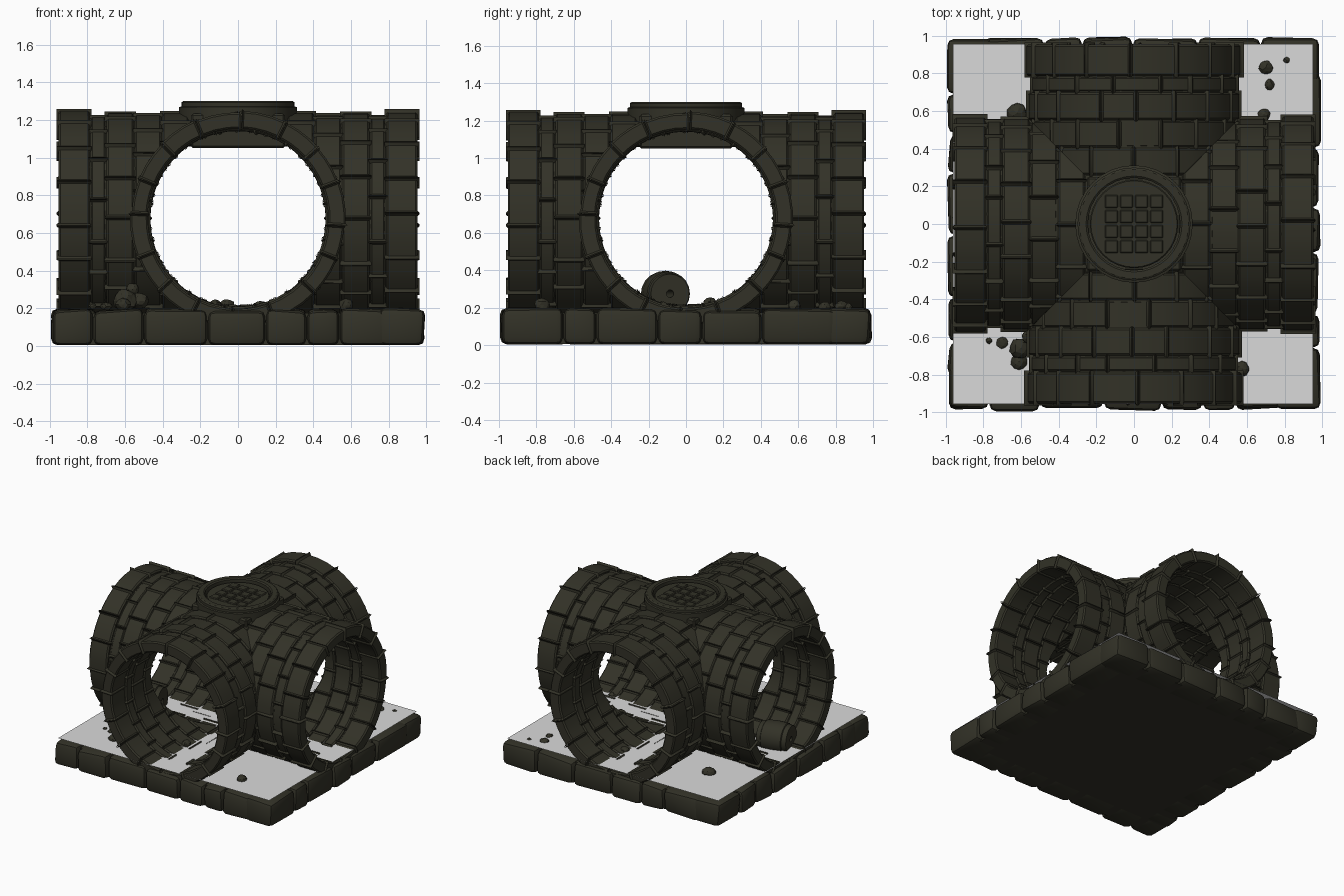
import bpy, bmesh, math, random
from mathutils import Vector, Matrix

if "Cube" in bpy.data.objects:
    bpy.data.objects.remove(bpy.data.objects["Cube"])

random.seed(4)
ZC = 0.675          # tunnel axis height
WATER_Z = 0.215


def material(name, col):
    m = bpy.data.materials.new(name)
    m.diffuse_color = (*col, 1)
    m.use_nodes = True
    m.node_tree.nodes["Principled BSDF"].inputs["Base Color"].default_value = m.diffuse_color
    return m


STONE = material("dark olive stone", (0.032, 0.031, 0.020))
WATER = material("pale grey water", (0.70, 0.70, 0.70))


def finish(bm, name, mat, smooth=True):
    bmesh.ops.recalc_face_normals(bm, faces=bm.faces)
    me = bpy.data.meshes.new(name)
    bm.to_mesh(me)
    bm.free()
    me.materials.append(mat)
    ob = bpy.data.objects.new(name, me)
    bpy.context.collection.objects.link(ob)
    if smooth:
        bpy.ops.object.select_all(action='DESELECT')
        ob.select_set(True)
        bpy.context.view_layer.objects.active = ob
        bpy.ops.object.shade_smooth_by_angle(angle=math.radians(32))
    return ob


def bevel_sharp(bm, width, seg=1):
    bm.normal_update()
    edges = [e for e in bm.edges if e.is_manifold and e.calc_face_angle(0) > math.radians(40)]
    bmesh.ops.bevel(bm, geom=edges, offset=width, segments=seg, affect='EDGES', profile=0.5)


def arc_block(bm, y0, y1, r0, r1, a0, a1, n=3):
    """Curved stone around the tunnel axis (parallel to y)."""
    rows = []
    for i in range(n + 1):
        a = a0 + (a1 - a0) * i / n
        c, s = math.cos(a), math.sin(a)
        rows.append([bm.verts.new((r * c, y, ZC + r * s))
                     for r, y in ((r0, y0), (r1, y0), (r1, y1), (r0, y1))])
    for p, q in zip(rows, rows[1:]):
        for j in range(4):
            k = (j + 1) % 4
            bm.faces.new((p[j], p[k], q[k], q[j]))
    bm.faces.new(rows[0])
    bm.faces.new(rows[-1][::-1])


def tube(bm, profile, n, axis_z=True):
    """Closed (radius, position) profile revolved round z, or round the tunnel axis."""
    rings = []
    for i in range(n):
        a = 2 * math.pi * i / n
        c, s = math.cos(a), math.sin(a)
        rings.append([bm.verts.new((r * c, r * s, h) if axis_z else (r * c, h, ZC + r * s))
                      for r, h in profile])
    m = len(profile)
    for i in range(n):
        p, q = rings[i], rings[(i + 1) % n]
        for j in range(m):
            k = (j + 1) % m
            bm.faces.new((p[j], p[k], q[k], q[j]))


def clip_arm(bm):
    """Keep the wedge y < -|x| so that four arms form a groin vault."""
    for n in ((1, 1, 0), (-1, 1, 0)):
        bmesh.ops.bisect_plane(bm, geom=bm.verts[:] + bm.edges[:] + bm.faces[:], dist=1e-5,
                               plane_co=(0, 0, 0), plane_no=n, clear_outer=True)


# Tunnel arm: end ring plus courses of stones over a backing shell
BANDS = [(-0.955, -0.785, 0.478, 0.570), (-0.785, -0.70, 0.468, 0.556),
         (-0.70, -0.55, 0.468, 0.562), (-0.55, -0.405, 0.468, 0.553),
         (-0.405, -0.26, 0.468, 0.560), (-0.26, -0.12, 0.468, 0.555),
         (-0.12, 0.0, 0.468, 0.558)]
N = 16
bm = bmesh.new()
for b, (y0, y1, r0, r1) in enumerate(BANDS):
    off = (b % 2) * 0.5 + random.uniform(-0.12, 0.12)
    cuts = [2 * math.pi * (k + off + random.uniform(-0.13, 0.13)) / N for k in range(N)]
    cuts.append(cuts[0] + 2 * math.pi)
    for a0, a1 in zip(cuts, cuts[1:]):
        d = random.uniform(-0.005, 0.005)
        arc_block(bm, y0 + 0.002, y1 - 0.002, r0 + random.uniform(-0.003, 0.003),
                  r1 + d, a0 + 0.004, a1 - 0.004)
bevel_sharp(bm, 0.010)
clip_arm(bm)
arm = finish(bm, "tunnel_arm_stones", STONE)

bm = bmesh.new()
tube(bm, [(0.482, -0.94), (0.547, -0.94), (0.547, 0.0), (0.482, 0.0)], 48, axis_z=False)
clip_arm(bm)
shell = finish(bm, "tunnel_arm_mortar", STONE)

for src in (arm, shell):
    for k in (1, 2, 3):
        ob = src.copy()
        ob.name = f"{src.name}_{k + 1}"
        ob.rotation_euler.z = k * math.pi / 2
        bpy.context.collection.objects.link(ob)


def box(bm, lo, hi):
    lo, hi = Vector(lo), Vector(hi)
    size = hi - lo
    mat = Matrix.Translation((lo + hi) / 2) @ Matrix.Diagonal((*size, 1))
    return bmesh.ops.create_cube(bm, size=1, matrix=mat)["verts"]


# Base slab: core and a border of worn blocks
bm = bmesh.new()
box(bm, (-0.93, -0.93, 0.005), (0.93, 0.93, 0.175))
finish(bm, "slab_core", STONE, False)

bm = bmesh.new()
for side in range(4):
    rot = Matrix.Rotation(side * math.pi / 2, 4, 'Z')
    x = -0.985
    while x < 0.75:
        w = random.uniform(0.17, 0.36)
        x1 = x + w if x + w < 0.66 else 0.80
        vs = box(bm, (x + 0.002, -0.985, 0.004), (x1 - 0.002, -0.75, 0.198))
        for v in vs:
            if v.co.y < -0.9:
                v.co.y += random.uniform(-0.012, 0.014)
            if v.co.z > 0.1:
                v.co.z += random.uniform(-0.014, 0.008)
                if v.co.y < -0.9:
                    v.co.z -= 0.004
            v.co = rot @ v.co
        x = x1
bevel_sharp(bm, 0.035, 2)
for v in bm.verts:
    v.co.z = max(0, v.co.z)
    v.co.x = max(-1, min(1, v.co.x))
    v.co.y = max(-1, min(1, v.co.y))
finish(bm, "slab_border_blocks", STONE)

# Water sheet
bm = bmesh.new()
bm.faces.new([bm.verts.new((x, y, WATER_Z)) for x, y in
              ((-0.96, -0.955), (0.95, -0.955), (0.95, 0.955), (-0.96, 0.955))])
finish(bm, "water_sheet", WATER, False)

# Manhole: square shaft, raised rim, recessed lid with a square plate
bm = bmesh.new()
box(bm, (-0.25, -0.25, 1.05), (0.25, 0.25, 1.235))
bevel_sharp(bm, 0.012)
finish(bm, "manhole_shaft", STONE)
bm = bmesh.new()
tube(bm, [(0.312, 1.17), (0.312, 1.268), (0.300, 1.272), (0.300, 1.293), (0.290, 1.30),
          (0.255, 1.30), (0.245, 1.292), (0.245, 1.17)], 32)
finish(bm, "manhole_rim", STONE)
bm = bmesh.new()
bmesh.ops.create_cone(bm, cap_ends=True, segments=32, radius1=0.235, radius2=0.235, depth=0.08,
                      matrix=Matrix.Translation((0, 0, 1.235)))
for i in range(4):
    for j in range(4):
        x, y = -0.16 + i * 0.08, -0.16 + j * 0.08
        box(bm, (x + 0.005, y + 0.005, 1.26), (x + 0.075, y + 0.075, 1.283))
bevel_sharp(bm, 0.006)
finish(bm, "manhole_lid", STONE)

# Fallen stone barrel lying in the left arm
bm = bmesh.new()
tube(bm, [(0.02, -0.12), (0.085, -0.12), (0.105, -0.12), (0.11, -0.085), (0.117, -0.08), (0.123, 0.0),
          (0.117, 0.08), (0.11, 0.085), (0.105, 0.12), (0.02, 0.12)], 20)
bmesh.ops.holes_fill(bm, edges=bm.edges[:])
bmesh.ops.transform(bm, verts=bm.verts, matrix=Matrix.Translation((-0.74, -0.11, 0.275))
                    @ Matrix.Rotation(math.radians(12), 4, 'Z') @ Matrix.Rotation(math.pi / 2, 4, 'Y'))
finish(bm, "fallen_barrel", STONE)


# Rubble
def rock(bm, x, y, z, r):
    vs = bmesh.ops.create_icosphere(bm, subdivisions=2, radius=r)["verts"]
    sc = Vector((random.uniform(0.8, 1.2), random.uniform(0.8, 1.2), random.uniform(0.7, 1.0)))
    for v in vs:
        v.co = v.co * sc * random.uniform(0.9, 1.08) + Vector((x, y, z))


bm = bmesh.new()
for x, y, z, r in ((0.575, -0.77, 0.215, 0.045), (-0.60, -0.66, 0.24, 0.065), (-0.56, -0.60, 0.30, 0.045),
                   (-0.61, -0.73, 0.22, 0.04), (-0.52, -0.64, 0.24, 0.05), (-0.77, -0.62, 0.21, 0.02),
                   (-0.70, -0.63, 0.21, 0.03), (0.70, 0.83, 0.205, 0.035), (0.72, 0.74, 0.205, 0.03),
                   (0.69, 0.58, 0.21, 0.035), (-0.62, 0.59, 0.22, 0.045), (-0.12, -0.5, 0.215, 0.04),
                   (-0.06, 0.3, 0.22, 0.035), (0.12, 0.62, 0.21, 0.035), (0.5, 0.13, 0.215, 0.04),
                   (0.75, -0.12, 0.21, 0.03), (0.81, 0.87, 0.205, 0.02)):
    rock(bm, x, y, z, r)
finish(bm, "rubble", STONE, False)
